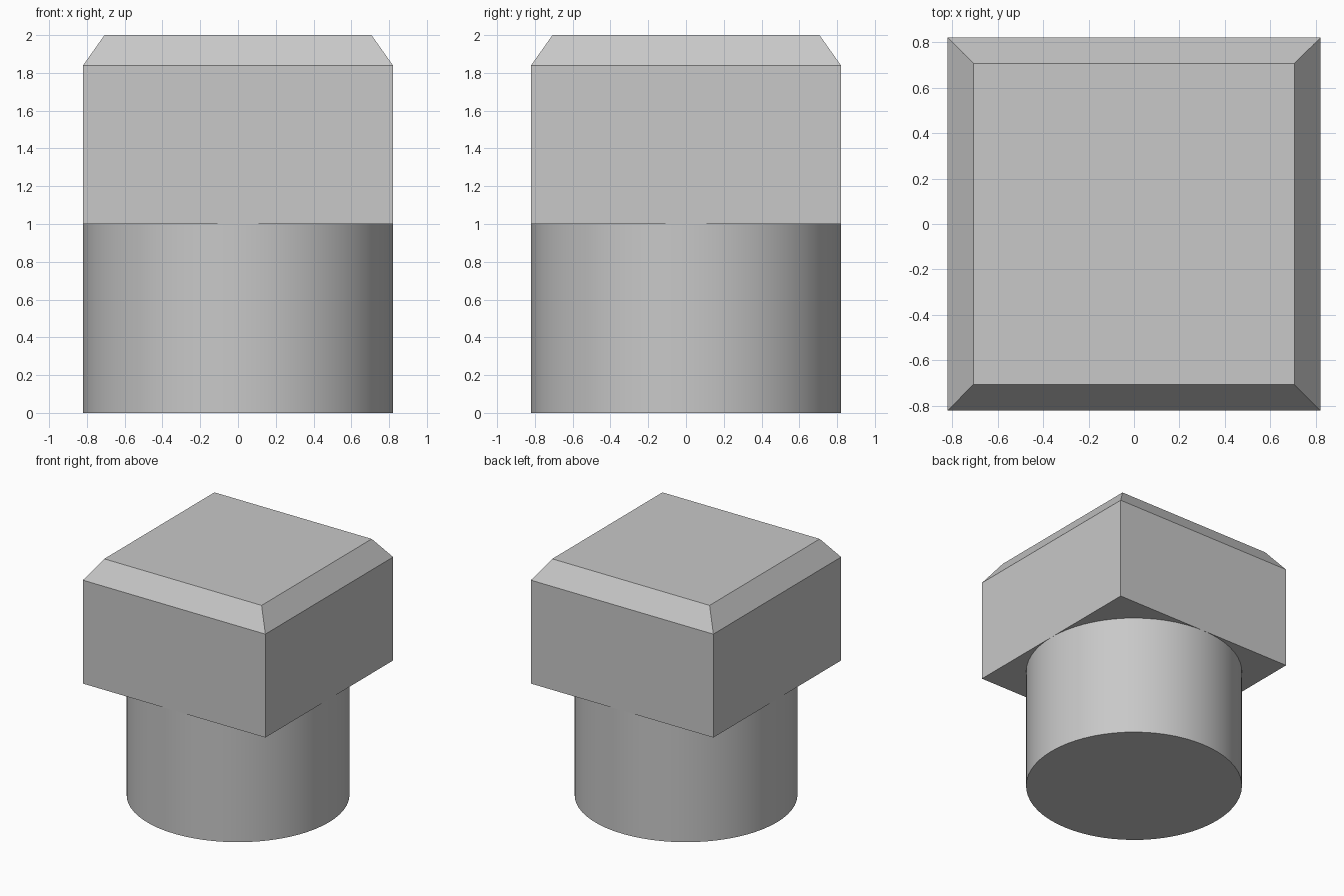
import bpy
import bmesh

if "Cube" in bpy.data.objects:
    bpy.data.objects.remove(bpy.data.objects["Cube"], do_unlink=True)

HALF = 0.82      # half width of the head and radius of the shank
JOINT = 1.0      # height where the head meets the shank
CHAMFER = 0.16
TOP = 2.0

grey = bpy.data.materials.new("plain grey")
grey.use_nodes = True
color = (0.58, 0.58, 0.58, 1)
grey.diffuse_color = color
grey.node_tree.nodes["Principled BSDF"].inputs["Base Color"].default_value = color

# Round shank
bpy.ops.mesh.primitive_cylinder_add(vertices=64, radius=HALF, depth=JOINT,
                                    location=(0, 0, JOINT / 2))
shank = bpy.context.object
shank.name = "round_shank"
shank.data.materials.append(grey)
bpy.ops.object.shade_smooth_by_angle()

# Square head: a box whose top is inset and raised into a chamfer
bpy.ops.mesh.primitive_cube_add(size=2, location=(0, 0, 0))
head = bpy.context.object
head.name = "square_head"
head.data.materials.append(grey)
bm = bmesh.new()
bm.from_mesh(head.data)
for v in bm.verts:
    v.co.x *= HALF
    v.co.y *= HALF
    v.co.z = TOP - CHAMFER if v.co.z > 0 else JOINT
bm.normal_update()
top = next(f for f in bm.faces if f.normal.z > 0.9)
bmesh.ops.inset_region(bm, faces=[top], thickness=CHAMFER)
for v in top.verts:
    v.co.z = TOP
bm.normal_update()
bm.to_mesh(head.data)
bm.free()
